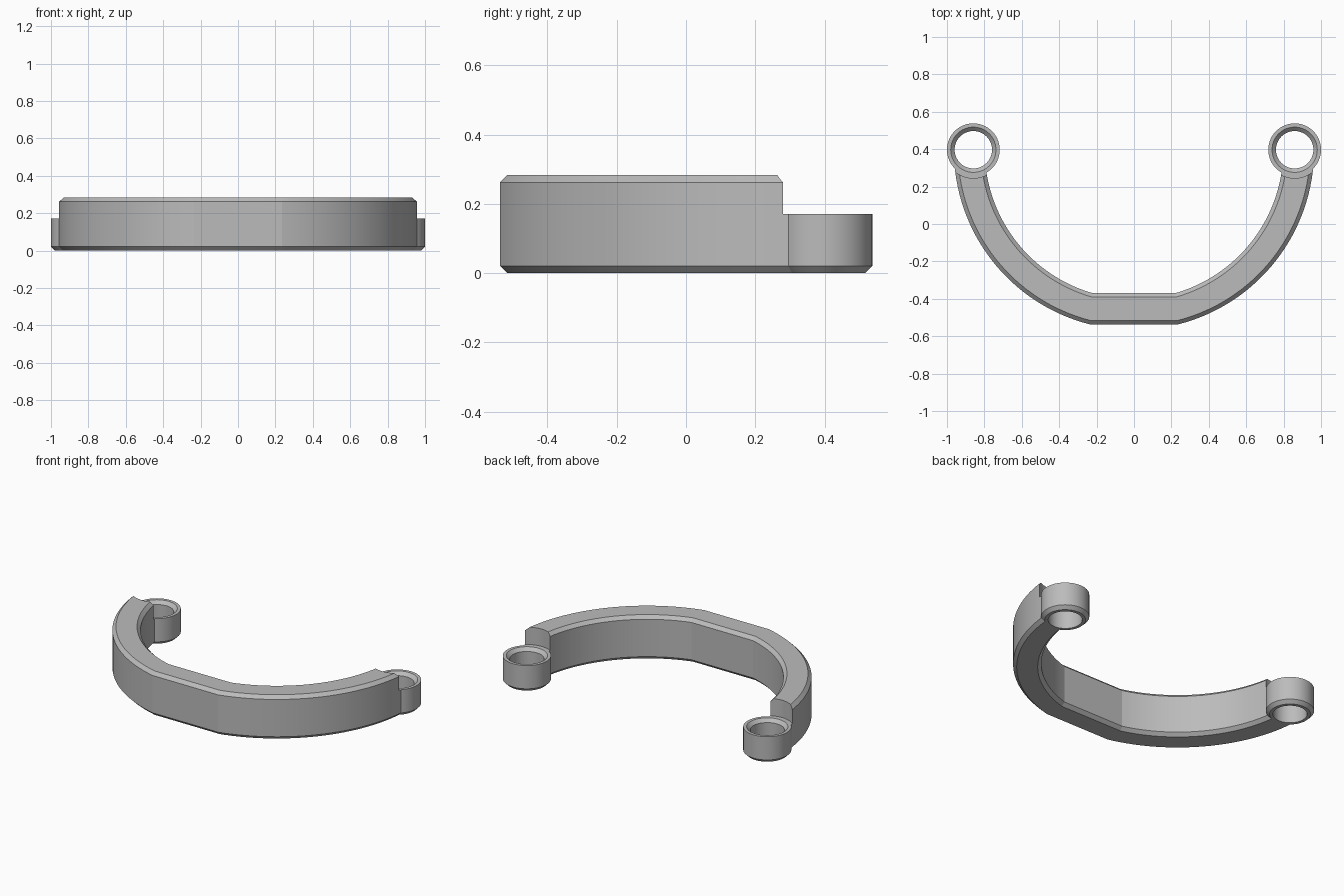
import bpy, bmesh, math

cube = bpy.data.objects.get("Cube")
if cube:
    bpy.data.objects.remove(cube)

HEIGHT, STEP, BEVEL = 0.283, 0.171, 0.021
CENTRE_Y, RING_X, RING_R = 0.397, 0.859, 0.141
OUTER, INNER, FRONT, BACK = 0.963, 0.798, 0.934, 0.767  # arc radii and flat depths

grey = bpy.data.materials.new("light grey")
grey.use_nodes = True
colour = (0.5, 0.5, 0.5, 1)
grey.diffuse_color = colour
grey.node_tree.nodes["Principled BSDF"].inputs["Base Color"].default_value = colour


def make(name, bm):
    bmesh.ops.recalc_face_normals(bm, faces=bm.faces)
    mesh = bpy.data.meshes.new(name)
    bm.to_mesh(mesh)
    bm.free()
    obj = bpy.data.objects.new(name, mesh)
    bpy.context.collection.objects.link(obj)
    mesh.materials.append(grey)
    return obj


def lathe(name, x, profile, sides=64):
    """Solid of revolution from (radius, z) pairs, capped at both ends."""
    bm = bmesh.new()
    rows = [[bm.verts.new((x + r * math.cos(t * math.tau / sides),
                           CENTRE_Y + r * math.sin(t * math.tau / sides), z))
             for t in range(sides)] for r, z in profile]
    for a, b in zip(rows, rows[1:]):
        for i in range(sides):
            j = (i + 1) % sides
            bm.faces.new((a[i], a[j], b[j], b[i]))
    bm.faces.new(rows[0])
    bm.faces.new(rows[-1])
    return make(name, bm)


def combine(target, tool, operation):
    mod = target.modifiers.new(operation.title(), 'BOOLEAN')
    mod.operation, mod.object, mod.solver = operation, tool, 'EXACT'
    bpy.context.view_layer.objects.active = target
    bpy.ops.object.modifier_apply(modifier=mod.name)
    bpy.data.objects.remove(tool)


# Curved band: bevelled section swept along two arcs joined by a flat front
b = BEVEL
section = [(OUTER, FRONT, b), (OUTER, FRONT, HEIGHT - b),
           (OUTER - b, FRONT - b, HEIGHT), (INNER + b, BACK + b, HEIGHT),
           (INNER, BACK, HEIGHT - b), (INNER, BACK, b),
           (INNER + b, BACK + b, 0), (OUTER - b, FRONT - b, 0)]
bm = bmesh.new()
steps = 32
loops = []
for side in (-1, 1):
    for k in range(steps + 1):
        f = 1 - k / steps if side < 0 else k / steps
        loop = []
        for r, flat, z in section:
            start = math.acos(flat / r)
            a = start + (math.pi / 2 - start) * f
            loop.append(bm.verts.new((side * r * math.sin(a),
                                      CENTRE_Y - r * math.cos(a), z)))
        loops.append(loop)
for p, q in zip(loops, loops[1:]):
    for i in range(len(section)):
        j = (i + 1) % len(section)
        bm.faces.new((p[i], p[j], q[j], q[i]))
bm.faces.new(loops[0])
bm.faces.new(loops[-1])
band = make("curved_band_with_end_rings", bm)

# End rings: lower the band ends, add the bosses, then bore the countersunk holes
for x in (-RING_X, RING_X):
    combine(band, lathe("step_cutter", x, [(0.152, STEP), (0.152, 0.4)]), 'DIFFERENCE')
    combine(band, lathe("end_ring", x, [(RING_R - b, 0), (RING_R, b), (RING_R, STEP)]), 'UNION')
    combine(band, lathe("bore_cutter", x, [(0.1, -0.1), (0.1, STEP - b),
                                           (0.1 + b, STEP), (0.1 + b, 0.3)]), 'DIFFERENCE')

# Smooth the curved walls, keep the bevel edges sharp
bpy.ops.object.select_all(action='DESELECT')
band.select_set(True)
bpy.context.view_layer.objects.active = band
bpy.ops.object.shade_smooth_by_angle(angle=math.radians(12))
